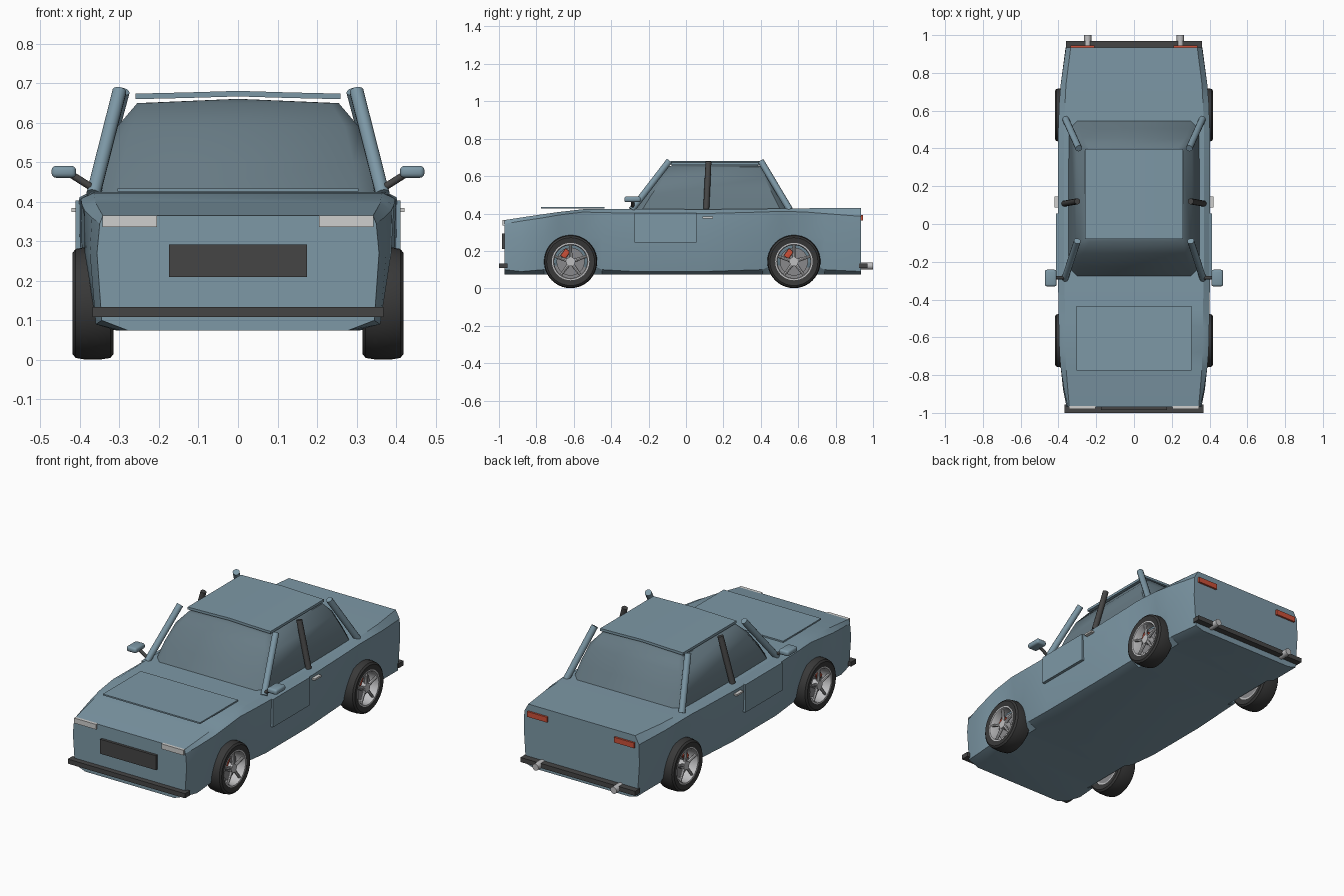
import bpy, bmesh, math
from mathutils import Vector

if "Cube" in bpy.data.objects:
    bpy.data.objects.remove(bpy.data.objects["Cube"])


def material(name, rgb):
    m = bpy.data.materials.new(name)
    m.diffuse_color = (*rgb, 1)
    m.use_nodes = True
    m.node_tree.nodes["Principled BSDF"].inputs["Base Color"].default_value = m.diffuse_color
    return m


BLUE = material("body blue", (0.205, 0.314, 0.381))
GLASS = material("window blue", (0.135, 0.195, 0.23))
TRIM = material("dark trim", (0.06, 0.06, 0.06))
RUBBER = material("tyre rubber", (0.04, 0.04, 0.04))
LAMP = material("lamp white", (0.62, 0.62, 0.61))
RED = material("signal red", (0.6, 0.08, 0.04))
METAL = material("wheel metal", (0.52, 0.52, 0.53))
DISC = material("brake disc grey", (0.25, 0.25, 0.26))


def finish(name, bm, mat, angle=30):
    bmesh.ops.recalc_face_normals(bm, faces=bm.faces)
    me = bpy.data.meshes.new(name)
    bm.to_mesh(me)
    bm.free()
    me.materials.append(mat)
    ob = bpy.data.objects.new(name, me)
    bpy.context.collection.objects.link(ob)
    bpy.ops.object.select_all(action='DESELECT')
    ob.select_set(True)
    bpy.context.view_layer.objects.active = ob
    bpy.ops.object.shade_smooth_by_angle(angle=math.radians(angle))
    return ob


def box(name, x, y, z, mat, bevel=0):
    bm = bmesh.new()
    bmesh.ops.create_cube(bm, size=1)
    for v in bm.verts:
        v.co = [(a + b) / 2 + c * (b - a) for (a, b), c in zip((x, y, z), v.co)]
    if bevel:
        bmesh.ops.bevel(bm, geom=bm.edges[:], offset=bevel, segments=3,
                        profile=0.5, affect='EDGES')
    return finish(name, bm, mat)


def rod(name, a, b, r, mat, n=12, r2=None):
    a, b = Vector(a), Vector(b)
    bm = bmesh.new()
    bmesh.ops.create_cone(bm, cap_ends=True, segments=n, radius1=r,
                          radius2=r if r2 is None else r2, depth=(b - a).length)
    q = (b - a).to_track_quat('Z', 'Y')
    for v in bm.verts:
        v.co = q @ v.co + (a + b) / 2
    return finish(name, bm, mat, 40)


def loft(name, rings, mat, angle=30):
    bm = bmesh.new()
    rows = [[bm.verts.new(p) for p in r] for r in rings]
    for r, s in zip(rows, rows[1:]):
        for i in range(len(r)):
            j = (i + 1) % len(r)
            bm.faces.new((r[i], r[j], s[j], s[i]))
    bm.faces.new(rows[0])
    bm.faces.new(rows[-1])
    return finish(name, bm, mat, angle)


def lathe(name, profile, cx, cy, cz, side, mat, n=40):
    """Closed (radius, outward x) profile spun around the axle."""
    bm = bmesh.new()
    rows = []
    for k in range(n):
        a = math.tau * k / n
        rows.append([bm.verts.new((side * (cx + x), cy + r * math.cos(a), cz + r * math.sin(a)))
                     for r, x in profile])
    m = len(profile)
    for k in range(n):
        r, s = rows[k], rows[(k + 1) % n]
        for i in range(m):
            bm.faces.new((r[i], r[(i + 1) % m], s[(i + 1) % m], s[i]))
    return finish(name, bm, mat, 40)


# Lower body: y, bottom x, sill x, sill z, mid x, shoulder x, shoulder z, top x, top z
stations = [
    (-0.97, .28, .345, .10, .357, .350, .345, .342, .365),
    (-0.88, .30, .360, .09, .375, .370, .360, .350, .379),
    (-0.76, .31, .360, .10, .388, .388, .378, .360, .397),
    (-0.68, .31, .345, .15, .370, .395, .392, .362, .408),
    (-0.55, .31, .345, .15, .370, .398, .408, .365, .423),
    (-0.45, .31, .362, .10, .395, .400, .405, .365, .425),
    (-0.28, .31, .370, .09, .400, .402, .402, .370, .425),
    (0.10, .31, .370, .09, .400, .403, .400, .370, .422),
    (0.41, .31, .362, .10, .397, .402, .408, .370, .425),
    (0.51, .31, .345, .15, .370, .401, .412, .370, .427),
    (0.64, .31, .345, .15, .370, .396, .408, .365, .428),
    (0.74, .31, .362, .10, .388, .388, .400, .360, .429),
    (0.935, .30, .350, .09, .362, .360, .385, .335, .430),
]
rings = []
for y, bx, sx, sz, mx, hx, hz, tx, tz in stations:
    half = [(bx, .075), (sx, sz), (mx, .27), (hx, hz), (tx, tz)]
    rings.append([(x, y, z) for x, z in half] + [(-x, y, z) for x, z in reversed(half)])
loft("lower_body", rings, BLUE, 25)

# Cabin with glazing: z, half width, front y, back y, corner cut
rings = []
for z, hx, f, b, c in [(.41, .348, -.285, .555, .045), (.50, .332, -.225, .505, .04),
                       (.59, .306, -.155, .455, .035), (.65, .255, -.095, .405, .02),
                       (.66, .02, -.07, .38, .01)]:
    half = [(hx - c, f), (hx, f + c), (hx, b - c), (hx - c, b)]
    rings.append([(x, y, z) for x, y in half] + [(-x, y, z) for x, y in reversed(half)])
loft("cabin_windows", rings, GLASS, 40)

# Crowned roof panel
rings = []
for y in (-.08, .398):
    top = [(-.26, .674), (-.13, .677), (0, .681), (.13, .677), (.26, .674)]
    rings.append([(x, y, z) for x, z in top] + [(x, y, z - .014) for x, z in reversed(top)])
loft("roof_panel", rings, BLUE)

# Hood panel, grille and bumpers
box("hood_panel", (-.305, .305), (-.775, -.435), (.426, .434), BLUE)
box("grille", (-.175, .175), (-.985, -.96), (.21, .292), TRIM)
box("front_bumper", (-.368, .368), (-1.0, -.955), (.108, .134), TRIM)
box("rear_bumper", (-.36, .36), (.925, .97), (.108, .134), TRIM)


def wheel(tag, side, cy):
    cx, cz = .368, .143
    # Tyre with rounded shoulders
    lathe(tag + "_tyre", [(.098, -.048), (.128, -.053), (.138, -.045), (.142, -.02), (.142, .02),
                          (.138, .043), (.128, .051), (.098, .046)], cx, cy, cz, side, RUBBER)
    # Rim barrel and outer lip
    lathe(tag + "_rim", [(.088, -.046), (.100, -.046), (.100, .047), (.092, .047), (.088, .040)],
          cx, cy, cz, side, METAL)

    def at(dx, dy=0, dz=0):
        return (side * (cx + dx), cy + dy, cz + dz)
    rod(tag + "_brake_disc", at(-.035), at(0), .075, DISC, 32)
    rod(tag + "_backing", at(-.046), at(-.036), .09, DISC, 32)
    rod(tag + "_hub", at(0), at(.04), .024, METAL, 20)
    for k in range(5):
        a = math.pi / 2 + math.tau * k / 5
        c, s = math.cos(a), math.sin(a)
        rod(f"{tag}_spoke_{k}", at(.030, .015 * c, .015 * s), at(.036, .093 * c, .093 * s),
            .010, METAL, 8, .007)
    # Brake caliper on the upper front of the disc
    cal = box(tag + "_caliper", (-.012, .012), (-.016, .016), (-.024, .024), RED, .004)
    cal.location = at(.008, -.028, .042)
    cal.rotation_euler = (math.radians(-35), 0, 0)


for side, tag in ((-1, "left"), (1, "right")):
    def sx(a, b):
        return tuple(sorted((side * a, side * b)))

    wheel(tag + "_front_wheel", side, -.617)
    wheel(tag + "_rear_wheel", side, .577)

    # Roof pillars
    rod(tag + "_front_pillar", (side * .366, -.29, .42), (side * .300, -.09, .68), .018, BLUE)
    rod(tag + "_rear_pillar", (side * .362, .555, .42), (side * .292, .40, .68), .018, BLUE)
    rod(tag + "_middle_pillar", (side * .368, .108, .42), (side * .300, .12, .675), .016, TRIM)

    # Door skin and handle
    box(tag + "_door", sx(.395, .412), (-.275, .055), (.245, .403), BLUE)
    box(tag + "_door_handle", sx(.398, .422), (.088, .145), (.374, .384), LAMP)

    # Mirror on its stalk
    box(tag + "_mirror", sx(.41, .472), (-.33, -.242), (.461, .491), BLUE, .011)
    rod(tag + "_mirror_stalk", (side * .36, -.285, .43), (side * .42, -.285, .468), .009, TRIM)

    # Lights and exhaust
    box(tag + "_headlight", sx(.205, .343), (-.98, -.955), (.337, .366), LAMP)
    box(tag + "_tail_light", sx(.21, .335), (.925, .946), (.362, .392), RED)
    rod(tag + "_exhaust", (side * .245, .92, .12), (side * .245, 1.0, .12), .019, METAL, 16)
